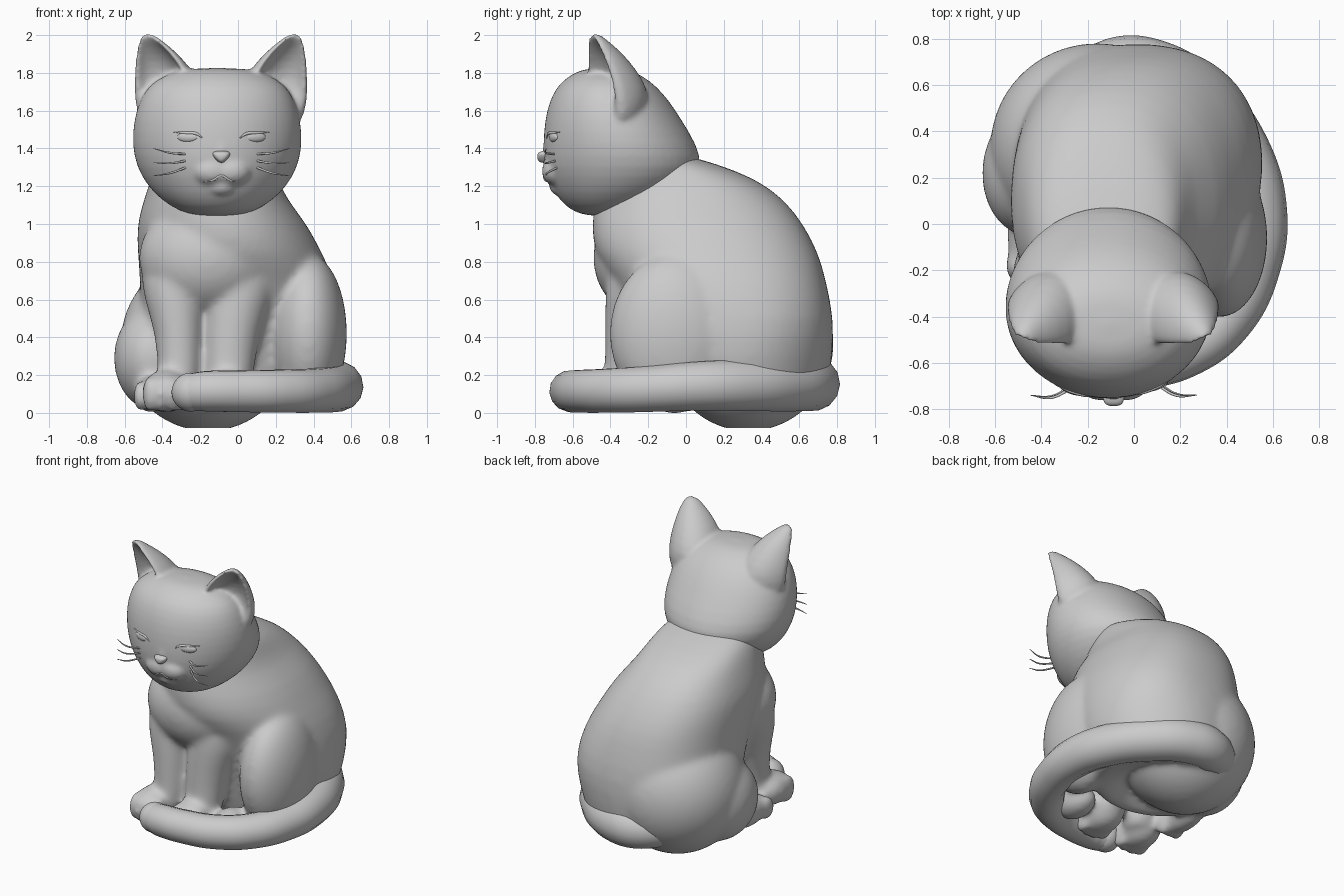
import bpy, bmesh, math
from mathutils import Vector, Matrix

cube = bpy.data.objects.get("Cube")
if cube:
    bpy.data.objects.remove(cube)

mat = bpy.data.materials.new("plain grey")
mat.use_nodes = True
GREY = (0.6, 0.6, 0.6, 1)
mat.diffuse_color = GREY
mat.node_tree.nodes["Principled BSDF"].inputs["Base Color"].default_value = GREY


def loft(bm, rings, sides=28, square=1.0):
    """Skin a stack of horizontal ellipses (z, cx, cy, rx, ry); square < 1 fills out the back corners."""
    loops = []
    for z, cx, cy, rx, ry in rings:
        loop = []
        for i in range(sides):
            c, s = math.cos(2 * math.pi * i / sides), math.sin(2 * math.pi * i / sides)
            if s > 0 and z > .4:
                c, s = math.copysign(abs(c) ** square, c), s ** square
            loop.append(bm.verts.new((cx + rx * c, cy + ry * s, z)))
        loops.append(loop)
    skin(bm, loops)


def skin(bm, loops):
    """Bridge equal loops and cap both ends."""
    n = len(loops[0])
    faces = []
    for low, high in zip(loops, loops[1:]):
        for i in range(n):
            j = (i + 1) % n
            faces.append(bm.faces.new((low[i], low[j], high[j], high[i])))
    faces += [bm.faces.new(loops[0][::-1]), bm.faces.new(loops[-1])]
    bmesh.ops.recalc_face_normals(bm, faces=faces)


def blob(bm, centre, radii, turn=0):
    m = (Matrix.Translation(centre) @ Matrix.Rotation(math.radians(turn), 4, 'Z')
         @ Matrix.Diagonal((*radii, 1)))
    bmesh.ops.create_uvsphere(bm, u_segments=24, v_segments=16, radius=1, matrix=m)


def finish(name, bm, voxel=0, smooth=6, subsurf=1):
    mesh = bpy.data.meshes.new(name)
    bm.to_mesh(mesh)
    bm.free()
    mesh.materials.append(mat)
    mesh.shade_smooth()
    ob = bpy.data.objects.new(name, mesh)
    bpy.context.collection.objects.link(ob)
    sub = ob.modifiers.new("round", 'SUBSURF')
    sub.levels = sub.render_levels = subsurf
    if voxel:
        fuse = ob.modifiers.new("fuse", 'REMESH')
        fuse.mode, fuse.voxel_size, fuse.use_smooth_shade = 'VOXEL', voxel, True
        soft = ob.modifiers.new("soften", 'SMOOTH')
        soft.factor, soft.iterations = 0.5, smooth
    return ob


def tube(name, points, radii, bevel=1.0):
    curve = bpy.data.curves.new(name, 'CURVE')
    curve.dimensions = '3D'
    curve.bevel_depth, curve.bevel_resolution, curve.use_fill_caps = bevel, 5, True
    line = curve.splines.new('BEZIER')
    line.bezier_points.add(len(points) - 1)
    for p, co, r in zip(line.bezier_points, points, radii):
        p.co, p.radius = co, r
        p.handle_left_type = p.handle_right_type = 'AUTO'
    line.use_smooth = True
    curve.materials.append(mat)
    ob = bpy.data.objects.new(name, curve)
    bpy.context.collection.objects.link(ob)


# Body: hollowed base, torso, legs, haunches and paws fused together
bm = bmesh.new()
loft(bm, [(.2, 0, .15, .05, .05), (.08, 0, .2, .2, .2), (.01, 0, .26, .4, .38), (.03, 0, .27, .46, .43),
          (.14, .0, .275, .51, .48), (.3, .02, .27, .54, .51), (.5, .02, .2475, .545, .54),
          (.7, .0, .18, .52, .565), (.85, -.045, .105, .49, .6), (1.0, -.085, .06, .455, .565),
          (1.13, -.12, .02, .38, .505), (1.24, -.125, -.04, .34, .415), (1.32, -.12, -.12, .3, .28),
          (1.38, -.12, -.2, .22, .15)], square=.84)
loft(bm, [(.04, -.32, -.34, .1, .11), (.2, -.31, -.31, .115, .12), (.42, -.31, -.28, .125, .15),
          (.6, -.335, -.25, .165, .18), (.76, -.33, -.2, .19, .22), (.9, -.3, -.12, .18, .2)])
loft(bm, [(.04, -.05, -.34, .12, .12), (.2, -.05, -.31, .13, .12), (.42, -.035, -.28, .15, .15),
          (.6, .0, -.25, .185, .18), (.76, .01, -.2, .21, .22), (.9, .0, -.12, .18, .2)])
blob(bm, (-.16, -.215, .82), (.37, .28, .31))               # chest
blob(bm, (.37, -.06, .42), (.21, .35, .425))                # left haunch
blob(bm, (-.44, .23, .29), (.22, .29, .28), turn=-4)        # right haunch
blob(bm, (-.16, .33, .37), (.47, .46, .47))                 # right rump
blob(bm, (.19, -.36, .1), (.11, .16, .1))                   # left hind paw
blob(bm, (-.46, -.04, .1), (.09, .2, .1))                   # right hind paw
for x in (-.52, -.46, -.4):
    blob(bm, (x, -.18, .09), (.035, .07, .085))
for px in (-.38, -.06):                                     # front paws with toes
    blob(bm, (px, -.4, .115), (.13, .17, .115))
    for t in (-1.5, -.5, .5, 1.5):
        blob(bm, (px + t * .06, -.51 + abs(t) * .02, .1), (.036, .08, .1))
finish("body", bm, voxel=.018, smooth=16)

# Head: skull, muzzle and ears fused together
HX = -.11
bm = bmesh.new()
loft(bm, [(1.04, HX, -.42, .1, .1), (1.07, HX, -.41, .21, .2), (1.13, HX, -.38, .3, .295),
          (1.2, HX, -.35, .37, .365), (1.3, HX, -.33, .43, .425), (1.42, HX, -.35, .455, .41),
          (1.55, HX, -.385, .445, .365), (1.65, HX, -.405, .415, .32), (1.73, HX, -.42, .37, .265),
          (1.79, HX, -.425, .28, .19), (1.828, HX, -.43, .16, .1)])
FX = -.088
for s in (-1, 1):
    blob(bm, (FX + s * .05, -.68, 1.28), (.11, .085, .08))
    # Tapering cups, open to the front and slightly outward:
    # height, sideways drift, depth position, half width, depth, hollow
    ears = [(1.5, .29, -.4, .15, .14, -.25), (1.62, .295, -.415, .185, .225, .0),
            (1.72, .3, -.435, .19, .245, .35), (1.82, .32, -.455, .16, .2, .5),
            (1.91, .352, -.475, .113, .14, .5), (1.965, .375, -.485, .07, .08, .35),
            (2.01, .392, -.49, .028, .035, .1)]
    turn = Matrix.Rotation(s * math.radians(24), 4, 'Z')
    steps = [math.pi * i / 10 for i in range(11)]
    loops = []
    for z, dx, y, w, d, hollow in ears:
        ring = [(w * math.cos(a), d * math.sin(a)) for a in steps]
        ring += [(-.78 * w * math.cos(a), hollow * d * math.sin(a) - .02) for a in steps]
        loops.append([bm.verts.new(turn @ Vector((x, v, 0)) + Vector((-.09 + s * dx, y, z))) for x, v in ring])
    skin(bm, loops)
blob(bm, (FX, -.67, 1.2), (.08, .055, .05))                 # chin
blob(bm, (FX, -.7, 1.38), (.05, .06, .12))                  # bridge of the nose
head = finish("head", bm, voxel=.012, smooth=12)

bpy.context.view_layer.update()
deps = bpy.context.evaluated_depsgraph_get()


def face_point(x, z, lift=0.0):
    """Point on the front of the head at x, z."""
    hit, co, _, _ = head.ray_cast(Vector((x, -2, z)), Vector((0, 1, 0)), depsgraph=deps)
    return Vector((x, (co.y if hit else -.7) - lift, z))


# Nose: rounded triangle
bm = bmesh.new()
tip = face_point(FX, 1.35).y
nose = [(.05, .03), (0, .036), (-.05, .03), (-.036, .0), (0, -.036), (.036, .0)]
skin(bm, [[bm.verts.new((FX + x * k, y, 1.35 + z * k)) for x, z in nose]
          for y, k in ((tip + .05, 1.15), (tip - .005, 1.15), (tip - .035, .75))])
finish("nose", bm, subsurf=2)

# Mouth, eyes and whiskers
mouth = [(-.1, 1.222), (-.045, 1.232), (0, 1.255), (.045, 1.232), (.1, 1.222)]
tube("mouth", [face_point(FX + x, z) for x, z in mouth], [.3, 1, 1, 1, .3], .006)
for side, s in (("right", -1), ("left", 1)):
    ex = FX + s * .178
    bm = bmesh.new()
    blob(bm, face_point(ex, 1.46, -.01), (.06, .02, .028), turn=s * 18)
    finish(side + "_eye", bm)
    lid = [(-.08, 1.455), (-.045, 1.478), (.01, 1.482), (.075, 1.488)]
    tube(side + "_eyelid", [face_point(ex + s * x, z) for x, z in lid], [.3, 1, 1, .3], .008)
    for i, (z0, z1) in enumerate(((1.37, 1.4), (1.335, 1.325), (1.3, 1.255))):
        root = face_point(FX + s * .185, z0, -.01)
        end = Vector((FX + s * .36, -.74, z1))
        mid = (root + end) / 2 + Vector((0, -.025, -.008))
        tube(f"{side}_whisker_{i + 1}", [root, mid, end], [1, .9, .3], .006)

# Tail growing out of the rump and wrapping round the left side to the front paws
path = [(-.32, .48, .17), (-.08, .66, .155), (.1, .645, .155), (.29, .52, .15), (.455, .3, .147), (.53, .05, .142),
        (.51, -.18, .128), (.4, -.41, .118), (.22, -.55, .115), (0, -.605, .115), (-.17, -.61, .115), (-.25, -.59, .11)]
tube("tail", path, [.12, .145, .147, .145, .14, .132, .124, .118, .115, .112, .108, .1])
bm = bmesh.new()
blob(bm, path[-1], (.103, .103, .103))
finish("tail_tip", bm)
